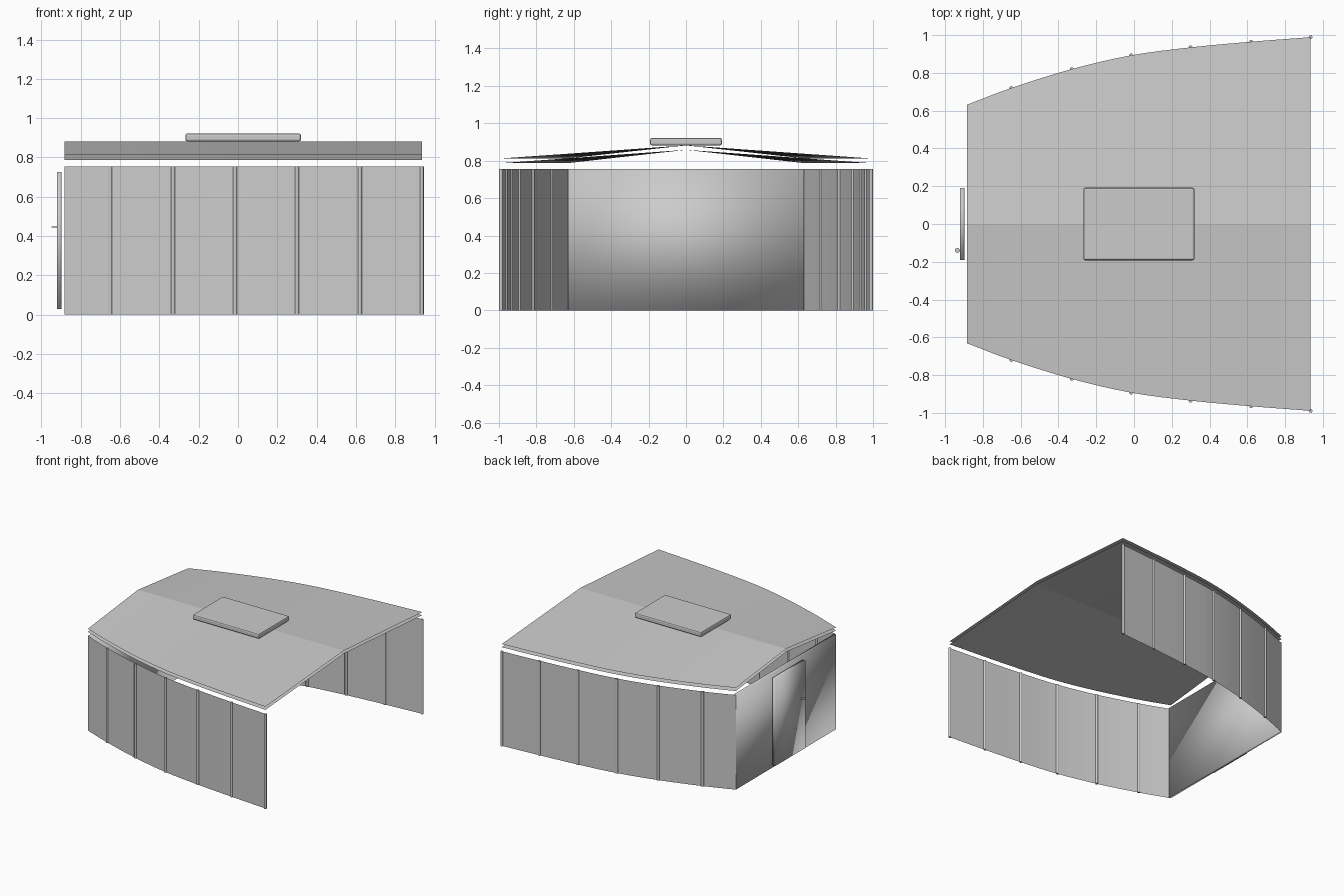
import bpy, bmesh
from mathutils import Vector

cube = bpy.data.objects.get("Cube")
if cube:
    bpy.data.objects.remove(cube, do_unlink=True)

GREY = (0.6, 0.6, 0.6, 1.0)
grey = bpy.data.materials.new("plain grey")
grey.use_nodes = True
grey.diffuse_color = GREY
grey.node_tree.nodes["Principled BSDF"].inputs["Base Color"].default_value = GREY

WALL_TOP = 0.755
# Plan outline of one side: narrow end first, then each post station
STATIONS = [(-0.883, 0.632), (-0.65, 0.72), (-0.33, 0.82), (-0.015, 0.893),
            (0.30, 0.935), (0.62, 0.965), (0.935, 0.989)]


def smooth_path(points, steps=4):
    """Curve through the points, with tangents taken from the neighbours."""
    pts = [Vector(p) for p in points]
    last = len(pts) - 1
    tangents = [(pts[min(i + 1, last)] - pts[max(i - 1, 0)])
                / (min(i + 1, last) - max(i - 1, 0)) for i in range(last + 1)]
    path = []
    for i in range(last):
        for s in range(steps):
            t = s / steps
            h = t * t * (3 - 2 * t)
            path.append(pts[i] * (1 - h) + pts[i + 1] * h
                        + tangents[i] * t * (1 - t) ** 2
                        - tangents[i + 1] * t * t * (1 - t))
    return path + [pts[last]]


def finish(name, bm, smooth=False):
    mesh = bpy.data.meshes.new(name)
    for face in bm.faces:
        face.smooth = smooth
    bm.to_mesh(mesh)
    bm.free()
    mesh.materials.append(grey)
    obj = bpy.data.objects.new(name, mesh)
    bpy.context.collection.objects.link(obj)
    return obj


def sheet(name, rows):
    """Surface stretched between matching rows of points."""
    bm = bmesh.new()
    grid = [[bm.verts.new(p) for p in row] for row in rows]
    for a, b in zip(grid, grid[1:]):
        for i in range(len(a) - 1):
            bm.faces.new((a[i], a[i + 1], b[i + 1], b[i]))
    return finish(name, bm)


def box(name, low, high, smooth=False):
    bm = bmesh.new()
    bmesh.ops.create_cube(bm, size=1)
    low, high = Vector(low), Vector(high)
    for v in bm.verts:
        v.co = (low + high) / 2 + v.co * (high - low)
    return finish(name, bm, smooth)


def cylinder(name, centre, radius, height, sides=12):
    bm = bmesh.new()
    bmesh.ops.create_cone(bm, cap_ends=True, segments=sides, radius1=radius,
                          radius2=radius, depth=height)
    bmesh.ops.translate(bm, vec=centre, verts=bm.verts)
    obj = finish(name, bm)
    for face in obj.data.polygons:
        face.use_smooth = abs(face.normal.z) < 0.5
    for edge in obj.data.edges:
        ends = [obj.data.vertices[v].co.z for v in edge.vertices]
        edge.use_edge_sharp = abs(ends[0] - ends[1]) < height / 2
    return obj


outline = smooth_path(STATIONS)

# Curved side walls with their posts
for side, label in ((-1, "right"), (1, "left")):
    rows = [[(p.x, side * p.y, z) for p in outline] for z in (0, WALL_TOP)]
    sheet(label + "_wall", rows if side < 0 else rows[::-1])
    for n, (x, y) in enumerate(STATIONS[1:], 1):
        cylinder(f"{label}_post_{n}", (x, side * y, WALL_TOP / 2), 0.01, WALL_TOP)

# Ridged roof and the ceiling sheet below it
for name, ridge, eave in (("roof", 0.882, 0.812), ("ceiling", 0.858, 0.787)):
    sheet(name, [[(p.x, -p.y, eave) for p in outline],
                 [(p.x, 0, ridge) for p in outline],
                 [(p.x, p.y, eave) for p in outline]])

# Narrow end wall, door and handle
box("end_wall", (-0.883, -0.632, 0), (-0.863, 0.632, WALL_TOP), smooth=True)
box("door", (-0.922, -0.19, 0.03), (-0.897, 0.19, 0.727), smooth=True)
cylinder("door_handle", (-0.935, -0.14, 0.447), 0.013, 0.006)

# Rooftop hatch with rounded edges
hatch = box("roof_hatch", (-0.268, -0.192, 0.882), (0.32, 0.192, 0.922))
bevel = hatch.modifiers.new("rounded edges", "BEVEL")
bevel.width = 0.01
bevel.segments = 2
